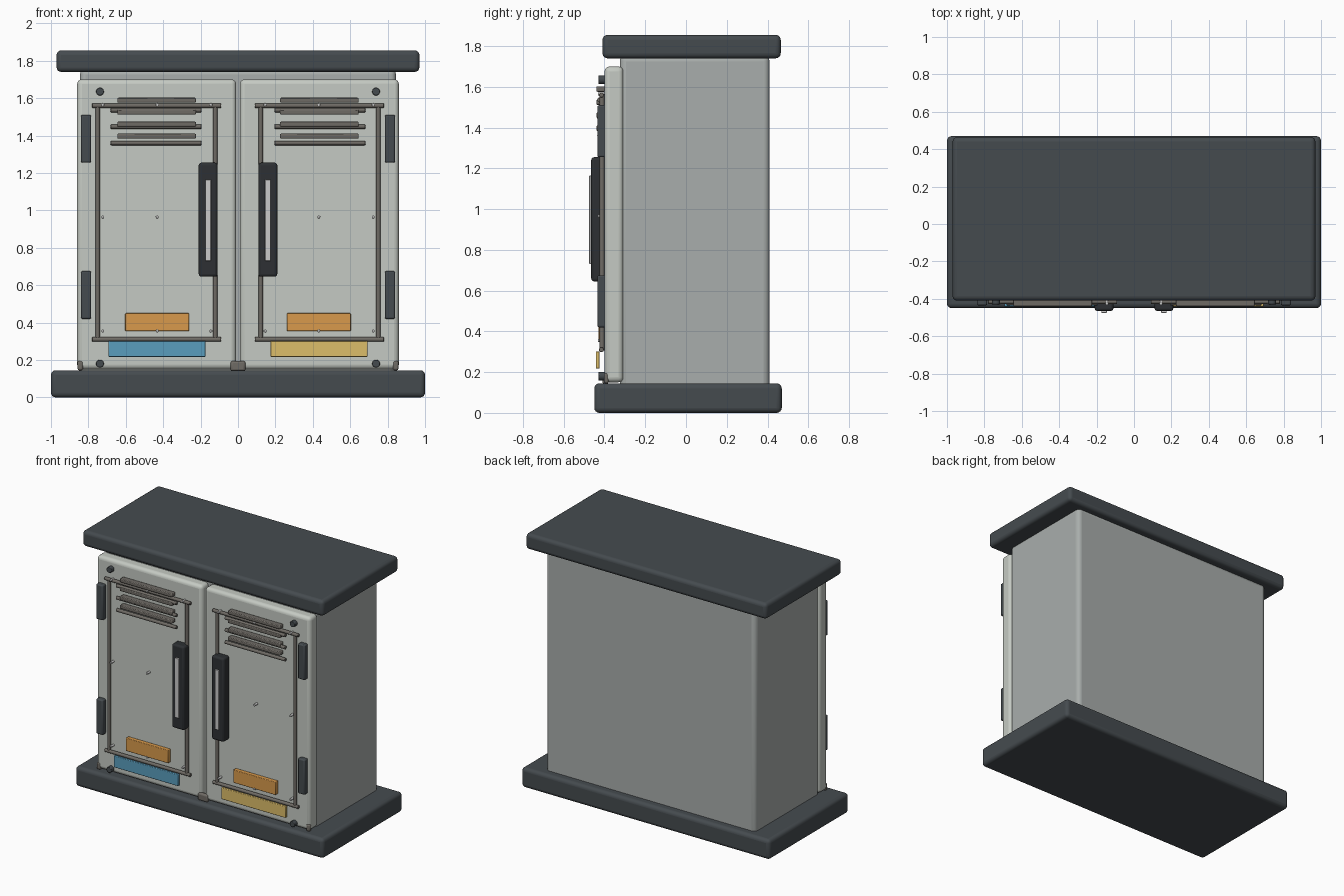
import bpy
from math import pi, radians

default_cube = bpy.data.objects.get("Cube")
if default_cube:
    bpy.data.objects.remove(default_cube, do_unlink=True)


def material(name, hex_code):
    srgb = [int(hex_code[i:i + 2], 16) / 255 for i in (0, 2, 4)]
    color = [((c + 0.055) / 1.055) ** 2.4 for c in srgb] + [1]
    mat = bpy.data.materials.new(name)
    mat.use_nodes = True
    mat.diffuse_color = color
    mat.node_tree.nodes["Principled BSDF"].inputs["Base Color"].default_value = color
    return mat


SLATE = material("slate", "454b4f")
SHELL = material("shell_grey", "a9aeac")
DOOR = material("door_grey", "c5cac3")
TRIM = material("trim_taupe", "6f6b65")
GRIP = material("grip_black", "2d3033")
PALE = material("pale", "dededa")
ORANGE = material("orange", "d89a4c")
BLUE = material("blue", "5a9dbd")
YELLOW = material("yellow", "dcbd6a")


def finish(name, mat, bevel=0, segments=3):
    obj = bpy.context.object
    obj.name = name
    obj.data.materials.append(mat)
    bpy.ops.object.shade_smooth_by_angle(angle=radians(35))
    if bevel:
        mod = obj.modifiers.new("Bevel", "BEVEL")
        mod.width, mod.segments = bevel, segments
        mod.limit_method = "ANGLE"
    return obj


def box(name, mat, xs, ys, zs, bevel=0.004, segments=2):
    """Rounded box spanning the given x, y and z ranges."""
    spans = (xs, ys, zs)
    bpy.ops.mesh.primitive_cube_add(size=1, location=[sum(s) / 2 for s in spans])
    bpy.context.object.scale = [abs(s[1] - s[0]) for s in spans]
    bpy.ops.object.transform_apply(location=False, rotation=False, scale=True)
    return finish(name, mat, bevel, segments)


def rod(name, mat, center, radius, length, axis, bevel=0.003):
    """Round bar or stud along the x, y or z axis."""
    turn = {"x": (0, pi / 2, 0), "y": (pi / 2, 0, 0), "z": (0, 0, 0)}[axis]
    bpy.ops.mesh.primitive_cylinder_add(vertices=16, radius=radius, depth=length,
                                        location=center, rotation=turn)
    return finish(name, mat, bevel, 2)


# Cabinet shell with plinth and overhanging top
box("plinth", SLATE, (-1, 1), (-0.45, 0.47), (0, 0.145), 0.025, 4)
box("top_slab", SLATE, (-0.97, 0.97), (-0.41, 0.465), (1.74, 1.855), 0.025, 4)
box("body", SHELL, (-0.845, 0.845), (-0.325, 0.41), (0.11, 1.755), 0.03, 4)
box("center_stop", TRIM, (-0.04, 0.04), (-0.41, -0.38), (0.14, 0.195), 0.012, 3)

for side, s in (("left", 1), ("right", -1)):
    def part(name, mat, xs, *spans):
        return box(f"{side}_{name}", mat, (s * xs[0], s * xs[1]), *spans)

    part("door", DOOR, (0.01, 0.86), (-0.4, -0.307), (0.15, 1.7), 0.025, 4)

    # Hinges and lower corner stop
    for level, zs in (("lower", (0.42, 0.675)), ("upper", (1.255, 1.51))):
        part(f"{level}_hinge", SLATE, (0.785, 0.84), (-0.435, -0.39), zs, 0.008)
    part("corner_stop", TRIM, (0.828, 0.858), (-0.403, -0.378), (0.145, 0.195), 0.009)

    # Rod frame around the door panel
    for x in (0.122, 0.75):
        rod(f"{side}_frame_upright", TRIM, (s * x, -0.412, 0.935), 0.012, 1.26, "z")
    for z in (0.31, 1.56):
        rod(f"{side}_frame_rail", TRIM, (s * 0.435, -0.415, z), 0.012, 0.69, "x")

    # Vent slats with rods between them
    for i in range(4):
        z = 1.397 + i * 0.064
        part("vent_slat", TRIM, (0.225, 0.645), (-0.44, -0.398),
             (z - 0.013, z + 0.013), 0.005)
    for i in range(3):
        rod(f"{side}_vent_rod", TRIM, (s * 0.438, -0.424, 1.36 + i * 0.088),
            0.012, 0.485, "x")

    # Handle with a pale inlay
    part("handle", GRIP, (0.11, 0.21), (-0.465, -0.395), (0.645, 1.255), 0.014, 3)
    part("handle_inlay", PALE, (0.145, 0.175), (-0.475, -0.46), (0.73, 1.165), 0.003)

    # Coloured plates
    part("upper_plate", ORANGE, (0.262, 0.603), (-0.43, -0.398), (0.355, 0.45))
    part("lower_plate", YELLOW if s > 0 else BLUE, (0.173, 0.692),
         (-0.442, -0.424), (0.217, 0.302))

    # Corner bolts and small rivets
    for z in (0.18, 1.635):
        rod(f"{side}_bolt", SLATE, (s * 0.738, -0.413, z), 0.021, 0.034, "y")
    for x in (0.145, 0.432, 0.723):
        for z in (0.355, 0.965, 1.565):
            rod(f"{side}_rivet", PALE, (s * x, -0.415, z), 0.008, 0.036, "y", 0.002)
